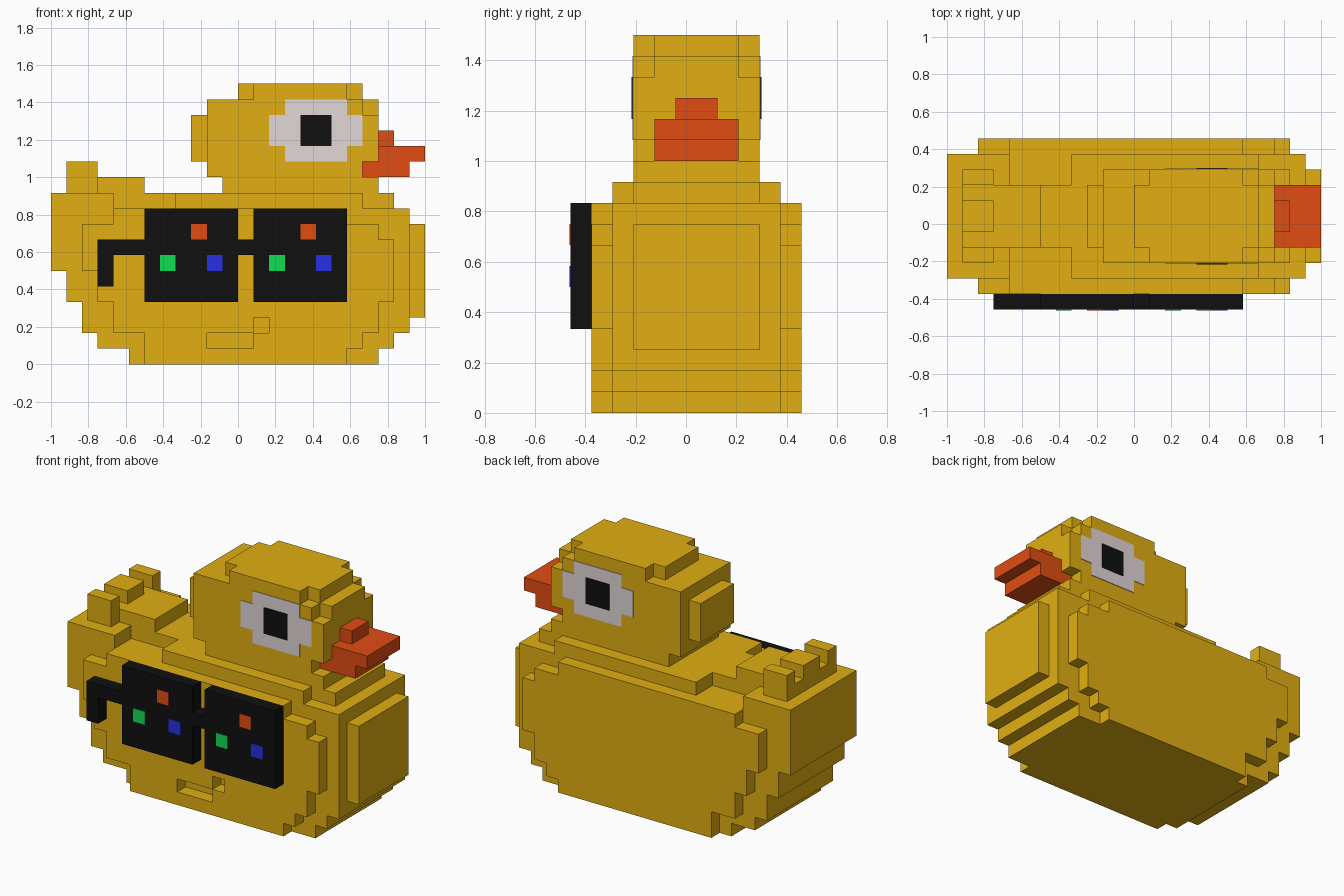
import bpy, bmesh

if "Cube" in bpy.data.objects:
    bpy.data.objects.remove(bpy.data.objects["Cube"])

U = 1 / 12          # edge of one cube


def material(name, rgb):
    m = bpy.data.materials.new(name)
    m.diffuse_color = (*rgb, 1)
    m.use_nodes = True
    m.node_tree.nodes["Principled BSDF"].inputs["Base Color"].default_value = m.diffuse_color
    return m


YELLOW = material("duck yellow", (0.75, 0.43, 0.006))
ORANGE = material("beak orange", (0.75, 0.075, 0.006))
WHITE = material("eye white", (0.76, 0.68, 0.68))
BLACK = material("black", (0.005, 0.005, 0.005))
GREEN = material("light green", (0.006, 0.71, 0.09))
BLUE = material("light blue", (0.02, 0.03, 0.78))

# Depth ranges in cubes, from the front of the glasses backwards
FULL, WIDE, MID, SLIM, CORE = (1, 11), (2, 10), (3, 9), (4, 8), (5, 7)

# Corner offsets of each cube side, keyed by outward direction
SIDES = {
    (1, 0, 0): [(1, 0, 0), (1, 1, 0), (1, 1, 1), (1, 0, 1)],
    (-1, 0, 0): [(0, 0, 0), (0, 0, 1), (0, 1, 1), (0, 1, 0)],
    (0, 1, 0): [(0, 1, 0), (0, 1, 1), (1, 1, 1), (1, 1, 0)],
    (0, -1, 0): [(0, 0, 0), (1, 0, 0), (1, 0, 1), (0, 0, 1)],
    (0, 0, 1): [(0, 0, 1), (1, 0, 1), (1, 1, 1), (0, 1, 1)],
    (0, 0, -1): [(0, 0, 0), (0, 1, 0), (1, 1, 0), (1, 0, 0)],
}


def cells(x0, x1, depth, z0, z1):
    return {(x, y, z) for x in range(x0, x1)
            for y in range(*depth) for z in range(z0, z1)}


def finish(name, bm, mat):
    me = bpy.data.meshes.new(name)
    bm.to_mesh(me)
    bm.free()
    me.materials.append(mat)
    bpy.context.collection.objects.link(bpy.data.objects.new(name, me))


def cube_part(name, boxes, mat, carve=()):
    """Union of cube boxes, minus carved ones, skinned on the outside only."""
    solid = set().union(*(cells(*b) for b in boxes))
    for b in carve:
        solid -= cells(*b)
    bm = bmesh.new()
    verts = {}

    def corner(p):
        if p not in verts:
            verts[p] = bm.verts.new((p[0] * U, (p[1] - 5.5) * U, p[2] * U))
        return verts[p]

    for c in sorted(solid):
        for d, quad in SIDES.items():
            if tuple(a + b for a, b in zip(c, d)) not in solid:
                bm.faces.new([corner(tuple(a + b for a, b in zip(c, q)))
                              for q in quad])
    finish(name, bm, mat)


def plate(name, rects, y, out, mat, thick=0.004):
    """Thin painted plates on a face at depth y, facing out (-1 front, 1 back)."""
    bm = bmesh.new()
    for x0, x1, z0, z1 in rects:
        r = bmesh.ops.create_cube(bm, size=1)["verts"]
        bmesh.ops.scale(bm, verts=r, vec=((x1 - x0) * U, thick, (z1 - z0) * U))
        bmesh.ops.translate(bm, verts=r, vec=((x0 + x1) * U / 2,
                            (y - 5.5) * U + out * thick / 2, (z0 + z1) * U / 2))
    finish(name, bm, mat)


# Body: broad core, stepped end, chest panel and stepped flanks
core = [(-7, 9, 0, 1), (-9, 10, 1, 2), (-10, 11, 2, 4), (-11, 11, 4, 6),
        (-12, 11, 6, 10), (-12, -8, 10, 11), (-4, 8, 10, 11)]
flank = [(-6, 7, 0, 1), (-6, 8, 1, 2), (-8, 9, 2, 4), (-9, 10, 4, 6),
         (-10, 10, 6, 8), (-10, 9, 8, 9), (-8, 7, 9, 10)]
body = [(x0, x1, WIDE, z0, z1) for x0, x1, z0, z1 in core]
body += [(x0, x1, FULL, z0, z1) for x0, x1, z0, z1 in flank]
body += [(11, 12, MID, 3, 9), (-8, -4, SLIM, 10, 11), (8, 10, MID, 10, 11)]
mouth = [(-2, 1, (1, 2), 1, 2), (1, 2, (1, 2), 2, 3)]
cube_part("body", body, YELLOW, carve=mouth)

# Tail feathers
tail = [(-11, -9, MID, 11, 12), (-9, -6, SLIM, 11, 12)]
tail += [(-11, -9, d, 12, 13) for d in ((3, 4), CORE, (8, 9))]
cube_part("tail", tail, YELLOW)

# Head with neck, rounded crown and nape
cube_part("head", [
    (-1, 9, MID, 11, 12), (-2, 8, MID, 12, 13), (-2, 9, MID, 13, 16),
    (-2, 8, MID, 16, 17), (8, 9, SLIM, 16, 17),
    (0, 8, SLIM, 17, 18), (1, 7, MID, 17, 18), (-3, -2, SLIM, 13, 16),
], YELLOW)

# Beak
cube_part("beak", [(8, 11, SLIM, 12, 13), (9, 12, SLIM, 13, 14),
                   (9, 10, CORE, 14, 15)], ORANGE)

# Eyes on both sides of the head
for side, y, out in (("front", 3, -1), ("back", 9, 1)):
    plate(side + "_eye", [(3, 7, 13, 17), (2, 3, 14, 16), (7, 8, 14, 16)],
          y, out, WHITE)
    plate(side + "_pupil", [(4, 6, 14, 16)], y, out, BLACK, 0.008)

# Glasses: two lenses, bridge and hooked arm
FRAME = (0, 1)
cube_part("glasses", [(-6, 0, FRAME, 4, 10), (1, 7, FRAME, 4, 10),
                      (0, 1, FRAME, 7, 8), (-9, -6, FRAME, 7, 8),
                      (-9, -8, FRAME, 5, 8)], BLACK)

# Coloured lights on the lenses
for name, mat, xs, z in (("red_lights", ORANGE, (-3, 4), 8),
                         ("green_lights", GREEN, (-5, 2), 6),
                         ("blue_lights", BLUE, (-2, 5), 6)):
    plate(name, [(x, x + 1, z, z + 1) for x in xs], 0, -1, mat)
